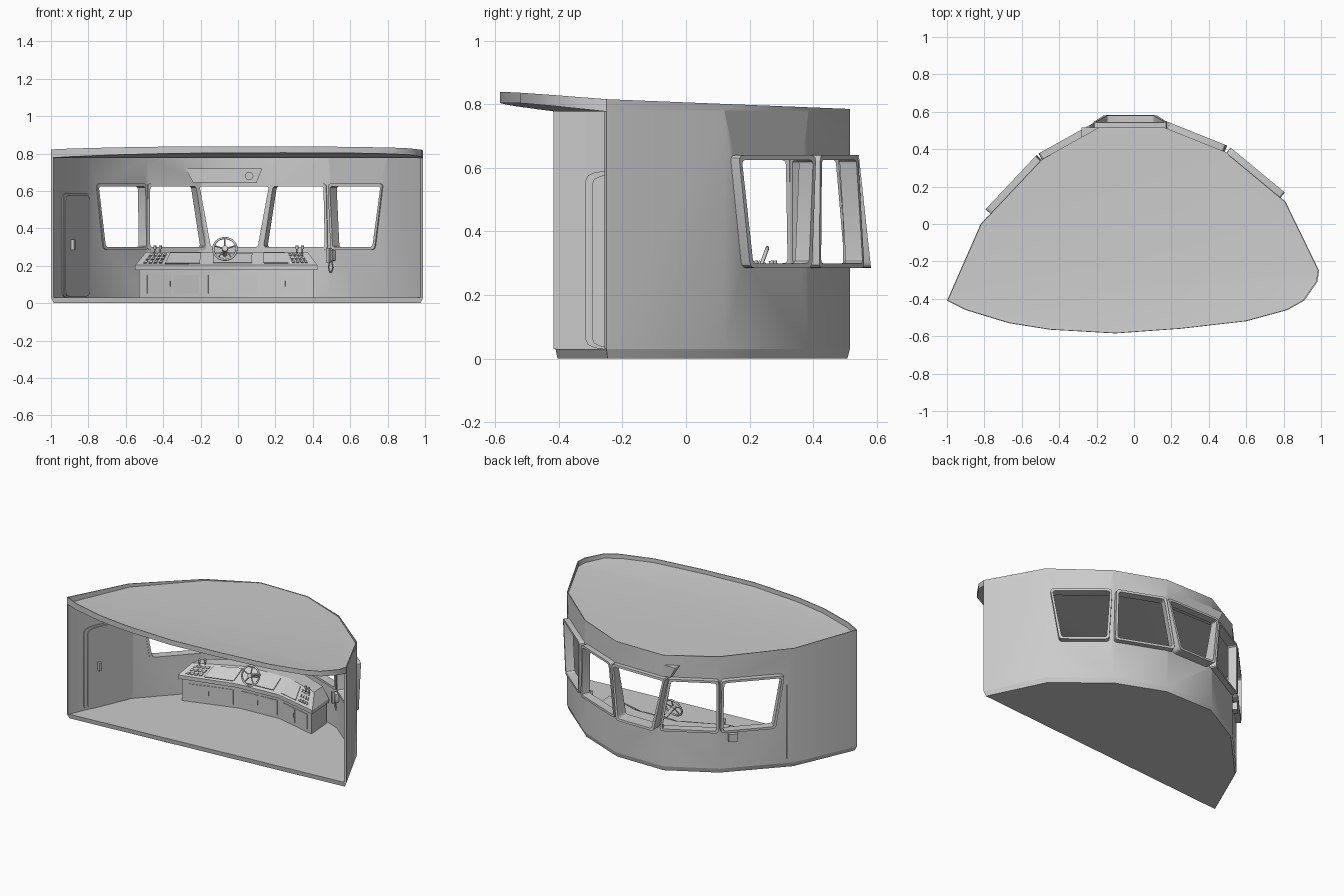
import bpy, bmesh, math
from mathutils import Vector

cube = bpy.data.objects.get("Cube")
if cube:
    bpy.data.objects.remove(cube, do_unlink=True)

grey = bpy.data.materials.new("plain_grey")
grey.use_nodes = True
GREY = (0.6, 0.6, 0.6, 1)
grey.diffuse_color = GREY
grey.node_tree.nodes["Principled BSDF"].inputs["Base Color"].default_value = GREY
UP = Vector((0, 0, 1))


def build(name, verts, faces, angle=30):
    me = bpy.data.meshes.new(name)
    bm = bmesh.new()
    vs = [bm.verts.new(v) for v in verts]
    for f in faces:
        bm.faces.new([vs[i] for i in f])
    bmesh.ops.recalc_face_normals(bm, faces=bm.faces[:])
    bm.to_mesh(me)
    bm.free()
    ob = bpy.data.objects.new(name, me)
    bpy.context.collection.objects.link(ob)
    me.materials.append(grey)
    smooth(ob, angle)
    return ob


def smooth(ob, angle=30):
    bpy.ops.object.select_all(action="DESELECT")
    ob.select_set(True)
    bpy.context.view_layer.objects.active = ob
    bpy.ops.object.shade_smooth_by_angle(angle=math.radians(angle))


def loft(name, loops, cyclic=False, angle=30):
    """Skin closed loops; cap the ends, or join last to first."""
    n, k = len(loops[0]), len(loops)
    faces = []
    for j in range(k if cyclic else k - 1):
        a, b = j * n, (j + 1) % k * n
        faces += [(a + i, a + (i + 1) % n, b + (i + 1) % n, b + i) for i in range(n)]
    if not cyclic:
        faces += [tuple(range(n)), tuple(range((k - 1) * n, k * n))]
    return build(name, [p for l in loops for p in l], faces, angle)


def rounded(pts, r, steps=4):
    pts = [Vector(p) for p in pts]
    out = []
    for i, c in enumerate(pts):
        a = c + (pts[i - 1] - c).normalized() * r
        b = c + (pts[(i + 1) % len(pts)] - c).normalized() * r
        for s in range(steps):
            t = s / (steps - 1)
            out.append(a * (1 - t) ** 2 + c * 2 * t * (1 - t) + b * t * t)
    return out


def rod(name, a, b, r, sides=12):
    a, b = Vector(a), Vector(b)
    bpy.ops.mesh.primitive_cylinder_add(vertices=sides, radius=r, depth=(b - a).length,
                                        location=(a + b) / 2)
    ob = bpy.context.object
    ob.name = name
    ob.rotation_euler = (b - a).to_track_quat("Z", "Y").to_euler()
    ob.data.materials.append(grey)
    smooth(ob)


# Plan of the curved wall, left end to right end
WALL = [Vector((x, y, 0)) for x, y in [
    (-1, -.41), (-.82, 0), (-.495, .345), (-.19, .515),
    (.165, .515), (.49, .385), (.81, .12), (.99, -.25)]]
THICK = 0.015


def on_wall(i, x, z, d):
    """Point on wall span i at given x and height, d inward from the outside."""
    p, along = WALL[i], (WALL[i + 1] - WALL[i]).normalized()
    return p + along * ((x - p.x) / along.x) + UP * z + along.cross(UP) * d


def wall_plate(name, i, pts, d0, d1):
    return loft(name, [[on_wall(i, x, z, d) for x, z in pts] for d in (d0, d1)])


def rect(x0, x1, z0, z1):
    return [(x0, z0), (x1, z0), (x1, z1), (x0, z1)]


# Wall shell
n = len(WALL)
wall = build("curved_wall", [p + UP * z for z in (.03, .78) for p in WALL],
             [(i + 1, i, n + i, n + i + 1) for i in range(n - 1)])
bm = bmesh.new()
bm.from_mesh(wall.data)
bm.normal_update()
if bm.faces[:][3].normal.y < 0:
    bmesh.ops.reverse_faces(bm, faces=bm.faces[:])
bm.to_mesh(wall.data)
bm.free()


def apply(kind, **settings):
    bpy.context.view_layer.objects.active = wall
    mod = wall.modifiers.new("step", kind)
    for key, val in settings.items():
        setattr(mod, key, val)
    bpy.ops.object.modifier_apply(modifier=mod.name)


apply("SOLIDIFY", thickness=THICK, offset=-1, use_even_offset=True)

# Windows: span, top x pair, bottom x pair, outward depth at top and bottom
Z0, Z1, RIM = .30, .625, .015
WINDOWS = [("window_far_right", 1, -.76, -.51, -.722, -.505, .035, .035),
           ("window_mid_right", 2, -.48, -.235, -.48, -.185, .035, .035),
           ("window_centre", 3, -.205, .165, -.145, .105, .03, .065),
           ("window_mid_left", 4, .195, .465, .145, .472, .035, .035),
           ("window_far_left", 5, .505, .775, .52, .732, .035, .035)]
for name, i, tl, tr, bl, br, dt, db in WINDOWS:
    slim = abs((WALL[i + 1] - WALL[i]).normalized().x) * RIM
    inner = rounded([(bl, Z0), (br, Z0), (tr, Z1), (tl, Z1)], .015)
    outer = rounded([(bl - slim, Z0 - RIM), (br + slim, Z0 - RIM),
                     (tr + slim, Z1 + RIM), (tl - slim, Z1 + RIM)], .02)

    def front(pts):
        return [on_wall(i, x, z, -(db + (dt - db) * (z - Z0) / (Z1 - Z0))) for x, z in pts]

    def back(pts):
        return [on_wall(i, x, z, .022) for x, z in pts]
    cutter = wall_plate("cutter", i, inner, -.05, .05)
    apply("BOOLEAN", operation="DIFFERENCE", object=cutter)
    bpy.data.objects.remove(cutter, do_unlink=True)
    loft(name + "_frame", [back(inner), back(outer), front(outer), front(inner)], cyclic=True)
smooth(wall, 40)

# Floor slab with a tapered underside
loft("floor", [[p * .985 for p in WALL], [p + UP * .03 for p in WALL]])

# Roof deck with a raised rim and a flared front visor
ARC = [Vector((x, y, 0)) for x, y in [
    (.98, -.31), (.91, -.41), (.82, -.46), (.6, -.52), (.25, -.56),
    (-.1, -.585), (-.45, -.565), (-.67, -.53), (-.9, -.46)]]
outline = WALL + ARC
chord = (WALL[-1] - WALL[0]).normalized()


def flare(p):
    return max(0, chord.cross(WALL[0] - p).z)


def under(p):
    return p + UP * (.777 + .11 * flare(p))


def rim(p):
    return p + UP * (.785 + .04 * (.52 - p.y) + .04 * flare(p))


inset = [p * .993 for p in outline]
m = len(outline)
loops = [[under(p) for p in outline], [rim(p) for p in outline],
         [rim(p) for p in inset], [under(p) + UP * .006 for p in inset]]
faces = []
for j in range(3):
    faces += [(j * m + k, j * m + (k + 1) % m, (j + 1) * m + (k + 1) % m, (j + 1) * m + k)
              for k in range(m)]
for start in (0, 3 * m):
    faces.append(tuple(start + k for k in range(n)))
    faces.append(tuple(start + k % m for k in range(n - 1, m + 1)))
build("roof", [p for l in loops for p in l], faces)

# Door on the right-hand wall
wall_plate("door_frame", 0, rounded(rect(-.955, -.80, .03, .59), .03), THICK, THICK + .005)
wall_plate("door", 0, rounded(rect(-.945, -.815, .035, .578), .028), THICK, THICK + .011)
wall_plate("door_handle", 0, rect(-.917, -.91, .285, .34), THICK, THICK + .03)

# Console: three cabinet spans under a sloping desk
FRONT = [Vector((x, y, 0)) for x, y in [(-.55, .14), (-.18, .24), (.12, .26), (.425, .19)]]
BACK = [Vector((x, y, 0)) for x, y in [(-.53, .28), (-.2, .48), (.16, .48), (.41, .39)]]
MID = Vector((-.05, .35, 0))


def narrow(pts, f):
    return [Vector((MID.x + (p.x - MID.x) * f, p.y, 0)) for p in pts]


def ring(pts, z):
    return [p + UP * z for p in pts]


base_front = narrow([f.lerp(b, .1) for f, b in zip(FRONT, BACK)], .96)
base = base_front + narrow(BACK, .96)[::-1]
top_front = narrow([f.lerp(b, .5) for f, b in zip(FRONT, BACK)], .9)
desk = FRONT + BACK[::-1]
loft("console_base", [ring(base, .03), ring(base, .19)], angle=20)
loft("console_desk", [ring(desk, .178), ring(desk, .203),
                      ring(top_front + narrow(BACK, .9)[::-1], .275)], angle=20)


def patch_plate(name, lower, upper, i, u0, u1, v0, v1, h=.006):
    """Thin plate on the quad between two edge lines of span i."""
    def at(u, v):
        return lower[i].lerp(lower[i + 1], u).lerp(upper[i].lerp(upper[i + 1], u), v)
    quad = [at(u0, v0), at(u1, v0), at(u1, v1), at(u0, v1)]
    nor = (quad[1] - quad[0]).cross(quad[3] - quad[0]).normalized()
    loft(name, [[p - nor * .003 for p in quad], [p + nor * h for p in quad]])


lo, hi = ring(base_front, .03), ring(base_front, .178)
for i, cuts in enumerate([(.12, .48, .52, .9), (.06, .48, .52, .94), (.1, .48, .52, .88)]):
    for u0, u1 in (cuts[:2], cuts[2:]):
        patch_plate("cabinet_door", lo, hi, i, u0, u1, .15, .82, .004)
    patch_plate("cabinet_handle", lo, hi, i, .465, .475, .4, .6, .009)

slope = (ring(FRONT, .203), ring(top_front, .275))
patch_plate("right_screen", *slope, 0, .42, .93, .12, .88)
patch_plate("left_screen", *slope, 2, .06, .5, .12, .88)
patch_plate("centre_panel", *slope, 1, .15, .85, .15, .85)
for i, start in ((0, .1), (2, .58)):
    for a in range(4):
        for b in range(3):
            u, v = start + a * .075, .15 + b * .26
            patch_plate("button", *slope, i, u, u + .045, v, v + .15, .008)

# Throttle levers on both wings
for x, y in ((-.45, .23), (-.42, .25), (.31, .29), (.34, .28)):
    rod("lever_stem", (x, y, .23), (x + .005, y - .01, .295), .004, 8)
    rod("lever_knob", (x + .005, y - .01, .29), (x + .005, y - .012, .308), .008)

# Steering wheel
hub = Vector((-.07, .235, .29))
axis = Vector((0, -.94, .34))
bpy.ops.mesh.primitive_torus_add(major_radius=.062, minor_radius=.006, major_segments=32,
                                 minor_segments=8, location=hub)
wheel = bpy.context.object
wheel.name = "steering_wheel"
wheel.rotation_euler = axis.to_track_quat("Z", "Y").to_euler()
wheel.data.materials.append(grey)
smooth(wheel, 60)
side = Vector((1, 0, 0))
for k in range(5):
    t = math.radians(90 + 72 * k)
    rod("wheel_spoke", hub, hub + (side * math.cos(t) + axis.cross(side) * math.sin(t)) * .06,
        .004, 8)
rod("wheel_hub", hub - axis * .01, hub + axis * .012, .016)
rod("wheel_column", hub, hub - axis * .1, .012)

# Overhead panel above the centre window
wall_plate("overhead_panel", 3, [(-.24, .645), (.1, .645), (.13, .72), (-.28, .72)], 0, .07)
for x0, x1 in ((-.225, -.145), (-.12, -.06), (-.05, .01)):
    wall_plate("overhead_display", 3, rect(x0, x1, .665, .695), .06, .076)
rod("overhead_dial", on_wall(3, .06, .68, .06), on_wall(3, .06, .68, .08), .022, 20)

# Wall handset and its cord
wall_plate("handset_cradle", 5, rounded(rect(.497, .53, .225, .285), .006), .01, .04)
wall_plate("handset", 5, rounded(rect(.505, .522, .215, .295), .005), .04, .055)
cord = [on_wall(5, x, z, .03) for x, z in
        ((.508, .225), (.503, .19), (.508, .168), (.52, .168), (.526, .19), (.52, .225))]
for a, b in zip(cord, cord[1:]):
    rod("handset_cord", a, b, .003, 6)

# Small bracket outside, below the windows
wall_plate("outer_bracket", 1, rect(-.57, -.53, .22, .27), -.03, .005)
